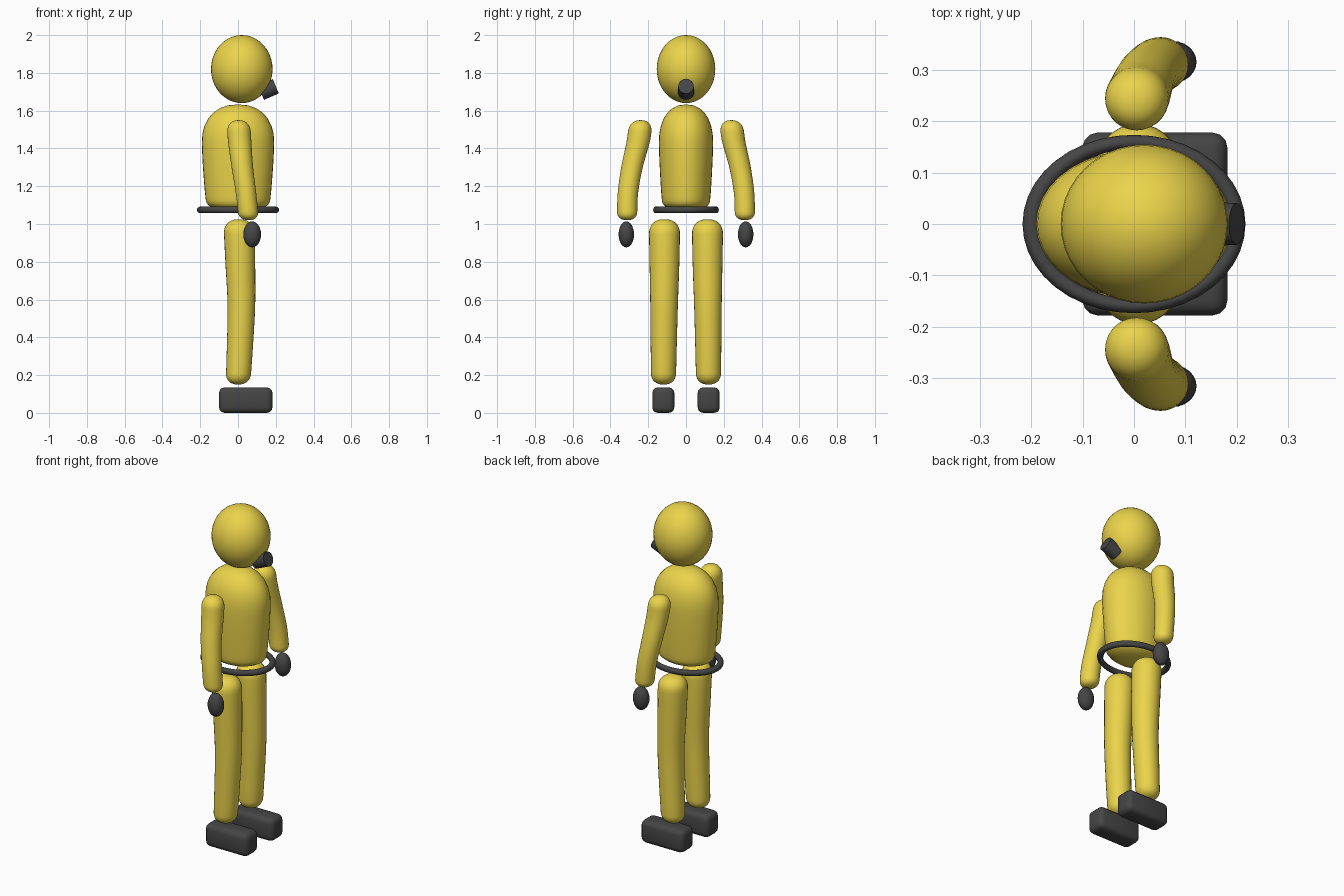
import bpy, bmesh, math
from mathutils import Matrix, Vector

if "Cube" in bpy.data.objects:
    bpy.data.objects.remove(bpy.data.objects["Cube"])


def material(name, rgb):
    m = bpy.data.materials.new(name)
    m.diffuse_color = (*rgb, 1)
    m.use_nodes = True
    m.node_tree.nodes["Principled BSDF"].inputs["Base Color"].default_value = m.diffuse_color
    return m


YELLOW = material("yellow_suit", (0.83, 0.66, 0.07))
DARK = material("dark_rubber", (0.06, 0.06, 0.062))


def finish(name, bm, mat, angle=40):
    bmesh.ops.recalc_face_normals(bm, faces=bm.faces)
    me = bpy.data.meshes.new(name)
    bm.to_mesh(me)
    bm.free()
    me.materials.append(mat)
    ob = bpy.data.objects.new(name, me)
    bpy.context.collection.objects.link(ob)
    bpy.ops.object.select_all(action='DESELECT')
    ob.select_set(True)
    bpy.context.view_layer.objects.active = ob
    bpy.ops.object.shade_smooth_by_angle(angle=math.radians(angle))
    return ob


def ellipsoid(name, centre, radii, mat, seg=32):
    bm = bmesh.new()
    m = Matrix.Translation(centre) @ Matrix.Diagonal((*radii, 1))
    bmesh.ops.create_uvsphere(bm, u_segments=seg, v_segments=seg // 2, radius=1, matrix=m)
    return finish(name, bm, mat, 60)


def smooth_at(stations, z):
    """Catmull-Rom style interpolation of (z, x, y, r) stations."""
    n = len(stations)
    slope = []
    for i in range(n):
        a, b = Vector(stations[max(i - 1, 0)]), Vector(stations[min(i + 1, n - 1)])
        slope.append((b - a) / (b[0] - a[0]))
    i = max(k for k in range(n - 1) if stations[k][0] <= z + 1e-6 or k == 0)
    a, b = Vector(stations[i]), Vector(stations[i + 1])
    h = b[0] - a[0]
    t = (z - a[0]) / h
    return (a * (2*t**3 - 3*t**2 + 1) + slope[i] * h * (t**3 - 2*t**2 + t)
            + b * (3*t**2 - 2*t**3) + slope[i + 1] * h * (t**3 - t**2))


def soft_tube(name, stations, cap_low, cap_high, mat, y_scale=1, seg=28, p=2.3):
    """Bent, tapered tube with rounded ends, built from level rings."""
    z0, z1 = stations[0][0], stations[-1][0]
    caps = [1 - math.cos(math.pi / 2 * k / 7) for k in range(1, 8)]
    levels = [z0 + cap_low * c for c in caps]
    levels += [z0 + cap_low + (z1 - cap_high - z0 - cap_low) * k / 12 for k in range(1, 12)]
    levels += [z1 - cap_high * c for c in reversed(caps)]
    bm = bmesh.new()
    rings = []
    for z in levels:
        _, x, y, r = smooth_at(stations, z)
        u = max(0, 1 - (z - z0) / cap_low, 1 - (z1 - z) / cap_high)
        r *= (1 - u ** p) ** (1 / p)
        rings.append([bm.verts.new((x + r * math.cos(a), y + r * y_scale * math.sin(a), z))
                      for a in (2 * math.pi * k / seg for k in range(seg))])
    for lo, hi in zip(rings, rings[1:]):
        for k in range(seg):
            bm.faces.new((lo[k], lo[(k + 1) % seg], hi[(k + 1) % seg], hi[k]))
    for ring, z in ((rings[0], z0), (rings[-1], z1)):
        _, x, y, _ = smooth_at(stations, z)
        pole = bm.verts.new((x, y, z))
        for k in range(seg):
            bm.faces.new((ring[k], ring[(k + 1) % seg], pole))
    return finish(name, bm, mat, 70)


# Hooded head and torso
ellipsoid("hood", (0.02, 0, 1.82), (0.163, 0.155, 0.18), YELLOW, 40)
soft_tube("torso", [(1.065, 0, 0, 0.163), (1.2, 0, 0, 0.178), (1.42, 0, 0, 0.191),
                    (1.633, 0, 0, 0.187)], 0.06, 0.2, YELLOW, y_scale=0.75, seg=36)

# Breathing filter on the lower face
bm = bmesh.new()
bmesh.ops.create_cone(bm, cap_ends=True, segments=16, radius1=0.043, radius2=0.041, depth=0.085,
                      matrix=Matrix.Translation((0.161, 0, 1.713))
                      @ Matrix.Rotation(math.radians(68), 4, 'Y'))
finish("breathing_filter", bm, DARK)

# Oval belt ring
bm = bmesh.new()
N, M = 40, 12
grid = []
for i in range(N):
    a = 2 * math.pi * i / N
    row = []
    for j in range(M):
        b = 2 * math.pi * j / M
        r = 0.2 + 0.0175 * math.cos(b)
        row.append(bm.verts.new((r * math.cos(a), 0.8 * r * math.sin(a),
                                 1.075 + 0.0175 * math.sin(b))))
    grid.append(row)
for i in range(N):
    for j in range(M):
        i2, j2 = (i + 1) % N, (j + 1) % M
        bm.faces.new((grid[i][j], grid[i2][j], grid[i2][j2], grid[i][j2]))
finish("belt", bm, DARK, 60)

# Limbs, gloves and boots on both sides
for side, s in (("left", 1), ("right", -1)):
    soft_tube(side + "_arm", [(1.02, 0.057, s * 0.312, 0.053), (1.16, 0.043, s * 0.308, 0.054),
                              (1.3, 0.023, s * 0.286, 0.057), (1.45, 0.008, s * 0.25, 0.062),
                              (1.55, 0.003, s * 0.24, 0.062)], 0.045, 0.065, YELLOW)
    ellipsoid(side + "_glove", (0.075, s * 0.316, 0.945), (0.047, 0.041, 0.069), DARK, 24)
    soft_tube(side + "_leg", [(0.15, 0, s * 0.119, 0.065), (0.35, 0.01, s * 0.118, 0.069),
                              (0.57, 0.018, s * 0.116, 0.073), (0.8, 0.012, s * 0.114, 0.079),
                              (1.025, 0.005, s * 0.114, 0.083)], 0.06, 0.08, YELLOW)
    bm = bmesh.new()
    bmesh.ops.create_cube(bm, size=1, matrix=Matrix.Translation((0.041, s * 0.12, 0.0675))
                          @ Matrix.Diagonal((0.283, 0.117, 0.135, 1)))
    bmesh.ops.bevel(bm, geom=bm.edges[:], offset=0.03, segments=3, profile=0.5, affect='EDGES')
    finish(side + "_boot", bm, DARK, 45)
